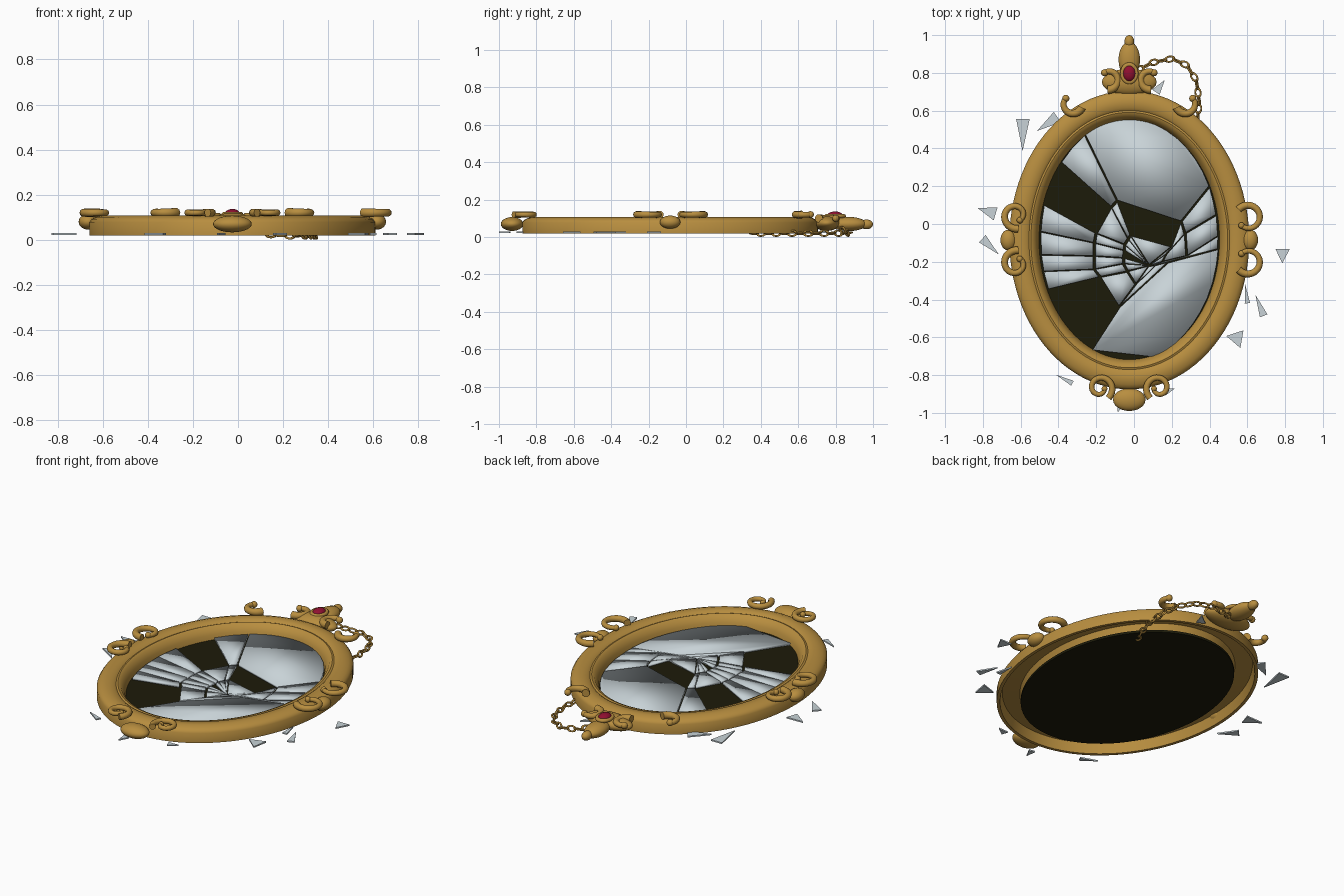
import bpy, bmesh, math
from math import sin, cos, radians, pi
from mathutils import Vector

if "Cube" in bpy.data.objects:
    bpy.data.objects.remove(bpy.data.objects["Cube"])

CX, CY = -0.025, -0.085          # centre of the oval
A, B = 0.635, 0.79               # outer half sizes of the oval
GA, GB = 0.475, 0.645            # half sizes of the glass


def material(name, color, metallic=0.0):
    m = bpy.data.materials.new(name)
    m.use_nodes = True
    m.diffuse_color = (*color, 1)
    m.node_tree.nodes["Principled BSDF"].inputs["Base Color"].default_value = (*color, 1)
    return m


GOLD = material("antique gold", (0.48, 0.27, 0.05))
GLASS = material("silver glass", (0.58, 0.65, 0.68))
DARK = material("dark backing", (0.012, 0.011, 0.003))
RUBY = material("ruby red", (0.28, 0.005, 0.03))


def finish(obj, name, mat, angle=None):
    obj.name = name
    obj.data.materials.clear()
    obj.data.materials.append(mat)
    bpy.ops.object.select_all(action='DESELECT')
    obj.select_set(True)
    bpy.context.view_layer.objects.active = obj
    if angle:
        bpy.ops.object.shade_smooth_by_angle(angle=radians(angle))
    return obj


def from_bmesh(bm, name, mat, angle=None):
    bmesh.ops.recalc_face_normals(bm, faces=bm.faces)
    me = bpy.data.meshes.new(name)
    bm.to_mesh(me)
    bm.free()
    obj = bpy.data.objects.new(name, me)
    bpy.context.collection.objects.link(obj)
    return finish(obj, name, mat, angle)


def egg(name, loc, size, mat=GOLD):
    bpy.ops.mesh.primitive_uv_sphere_add(segments=24, ring_count=14, location=loc)
    obj = bpy.context.object
    obj.scale = size
    return finish(obj, name, mat, 60)


def on_oval(deg, a, b):
    t = radians(deg)
    return Vector((CX + a * cos(t), CY + b * sin(t), 0))


def plate(bm, points, z0, z1):
    """Flat polygon extruded from z0 to z1."""
    low = [bm.verts.new((p.x, p.y, z0)) for p in points]
    high = [bm.verts.new((p.x, p.y, z1)) for p in points]
    bm.faces.new(low[::-1])
    bm.faces.new(high)
    for i in range(len(points)):
        j = (i + 1) % len(points)
        bm.faces.new((low[i], low[j], high[j], high[i]))


# Hollow oval frame: a moulding profile (inward distance, height) swept round
profile = [(0, .02), (0, .078), (.01, .092), (.025, .1), (.05, .108), (.09, .106),
           (.104, .096), (.114, .1), (.13, .094), (.15, .06), (.157, .033),
           (.14, .03), (.125, .07), (.03, .078), (.018, .02)]
bm = bmesh.new()
N = 96
rings = []
for i in range(N):
    rings.append([])
    for d, z in profile:
        p = on_oval(360 * i / N, A - d, B - d)
        rings[-1].append(bm.verts.new((p.x, p.y, z)))
for i in range(N):
    r, s = rings[i], rings[(i + 1) % N]
    for k in range(len(profile)):
        m = (k + 1) % len(profile)
        bm.faces.new((r[k], s[k], s[m], r[m]))
from_bmesh(bm, "oval_frame", GOLD, 40)

# Backing board
bm = bmesh.new()
plate(bm, [on_oval(360 * i / N, A - .13, B - .13) for i in range(N)], .018, .032)
from_bmesh(bm, "backing_board", DARK, 40)

# Cracked glass: each crack has an inner point, a middle point and a rim angle
hub = Vector((.08, -.22, 0))
cracks = [((-.02, -.06), (-.09, .12), 120), ((-.03, -.08), (-.12, .09), 140),
          ((-.05, -.11), (-.2, -.05), 163), ((-.05, -.14), (-.21, -.1), 176),
          ((-.055, -.18), (-.21, -.17), 187), ((-.055, -.21), (-.21, -.24), 195),
          ((-.035, -.25), (-.18, -.28), 204), ((.01, -.32), (-.08, -.44), 245),
          ((.12, -.215), (.18, -.2), 356), ((.15, -.2), (.28, -.17), 362),
          ((.17, -.16), (.27, -.05), 372), ((.2, -.12), (.25, .01), 386)]
missing = {("rim", 1), ("rim", 6), ("mid", 11), ("core", 3)}
bm = bmesh.new()
for i, (in0, mid0, t0) in enumerate(cracks):
    in1, mid1, t1 = cracks[(i + 1) % len(cracks)]
    t1 += 360 if t1 < t0 else 0
    in0, mid0, in1, mid1 = (Vector((*p, 0)) for p in (in0, mid0, in1, mid1))
    steps = max(1, round((t1 - t0) / 8))
    arc = [t0 + (t1 - t0) * k / steps for k in range(steps + 1)]
    rim = [on_oval(t, GA, GB) for t in arc if not 246 < t < 278]
    pieces = {"core": [hub, in0, in1], "mid": [in0, mid0, mid1, in1],
              "rim": [mid0] + rim + [mid1]}
    for band, pts in pieces.items():
        if (band, i) in missing:
            continue
        mean = sum(pts, Vector()) / len(pts)
        gap = [min(.007, (mean - p).length * .2) for p in pts]
        plate(bm, [p + (mean - p).normalized() * g for p, g in zip(pts, gap)], .034, .046)
finish_glass = from_bmesh(bm, "cracked_glass", GLASS)
finish_glass.data.shade_smooth()

# Fallen slivers: x, y, length, width, direction of the tip
slivers = [(-.59, .47, .17, .075, -90), (-.46, .53, .13, .07, 215), (-.78, .07, .1, .075, 163),
           (-.76, -.12, .12, .055, -43), (.785, -.17, .075, .08, -90), (.595, -.37, .1, .03, 97),
           (.665, -.43, .12, .045, 112), (.53, -.6, .085, .1, 170), (-.37, -.82, .1, .03, 153),
           (.14, .73, .08, .05, 55), (-.08, -.97, .06, .04, -100), (.19, -.88, .06, .04, 20)]
bm = bmesh.new()
for x, y, length, width, deg in slivers:
    along = Vector((cos(radians(deg)), sin(radians(deg)), 0))
    side = Vector((-along.y, along.x, 0)) * width / 2
    mid = Vector((x, y, 0))
    back = mid - along * length / 2
    plate(bm, [mid + along * length / 2, back + side, back - side * .9], .021, .029)
from_bmesh(bm, "fallen_slivers", GLASS)


# Scroll ornaments: tapering spiral tubes with a bead on the inner end
def scroll(name, x, y, r, start, sweep, shrink=.5, z=.12, thick=.022):
    cu = bpy.data.curves.new(name, 'CURVE')
    cu.dimensions = '3D'
    cu.bevel_depth = thick
    cu.bevel_resolution = 3
    cu.use_fill_caps = True
    sp = cu.splines.new('POLY')
    n = 28
    sp.points.add(n)
    for k in range(n + 1):
        u = k / n
        t = radians(start + sweep * u)
        rad = r * (1 - shrink * u)
        sp.points[k].co = (x + rad * cos(t), y + rad * sin(t), z, 1)
        sp.points[k].radius = 1 - .35 * u
    end = sp.points[n].co.xyz
    obj = bpy.data.objects.new(name, cu)
    bpy.context.collection.objects.link(obj)
    bpy.ops.object.select_all(action='DESELECT')
    obj.select_set(True)
    bpy.context.view_layer.objects.active = obj
    bpy.ops.object.convert(target='MESH')
    finish(bpy.context.object, name, GOLD, 50)
    egg(name + "_bead", end, (thick * .85,) * 3)


for side, label in ((-1, "right"), (1, "left")):
    def mirrored(part, dx, y, r, start, sweep, **kw):
        begin = start if side < 0 else 180 - start
        scroll(f"{label}_{part}", CX + side * dx, y, r, begin, -side * -sweep, **kw)

    mirrored("top_scroll", .3, .635, .052, -20, 200, shrink=.1)
    mirrored("bottom_scroll", .155, -.868, .07, -50, -400, shrink=.65, thick=.018)
    mirrored("crown_scroll", .11, .765, .055, 265, -215, shrink=.25, z=.1)
    egg(f"{label}_side_boss", (CX + side * .64, CY, .08), (.042, .055, .035))

# Side scrolls
for part, y, turn in (("upper", .045, 1), ("lower", -.21, -1)):
    scroll(f"right_{part}_side_scroll", -.625, y, .072, turn * -80, turn * -330, .55, thick=.02)
    scroll(f"left_{part}_side_scroll", .605, y - .01 * turn, .066, turn * 140, turn * -270, .15,
           thick=.02)

# Crown, finials and jewel
egg("bottom_boss", (CX, -.93, .07), (.086, .06, .037))
egg("crown_base", (CX, .752, .075), (.145, .07, .042))
egg("crown_stem", (CX, .87, .07), (.057, .095, .038))
egg("crown_tip", (CX, .965, .068), (.026, .035, .026))
bpy.ops.mesh.primitive_torus_add(major_radius=.04, minor_radius=.011, major_segments=32,
                                 minor_segments=10, location=(CX, .797, .112))
bpy.context.object.scale = (.95, 1.15, 1)
finish(bpy.context.object, "jewel_setting", GOLD, 60)
egg("jewel", (CX, .797, .115), (.033, .042, .022), RUBY)

# Chain: alternating links along a path that passes under the frame
path = [Vector(p) for p in ((.03, .82, .05), (.1, .855, .03), (.2, .875, .02), (.28, .84, .02),
                            (.33, .76, .02), (.345, .65, .02), (.335, .53, .02),
                            (.3, .42, .02), (.26, .33, .02))]
pitch, carry, count = .043, 0, 0
for p, q in zip(path, path[1:]):
    step = q - p
    while carry < step.length:
        bpy.ops.mesh.primitive_torus_add(
            major_radius=.015, minor_radius=.005, major_segments=16, minor_segments=8,
            location=p + step.normalized() * carry,
            rotation=((count % 2) * pi / 2 + .3, 0, math.atan2(step.y, step.x)))
        bpy.context.object.scale = (1.5, 1, 1)
        count += 1
        finish(bpy.context.object, f"chain_link_{count}", GOLD, 60)
        carry += pitch
    carry -= step.length
